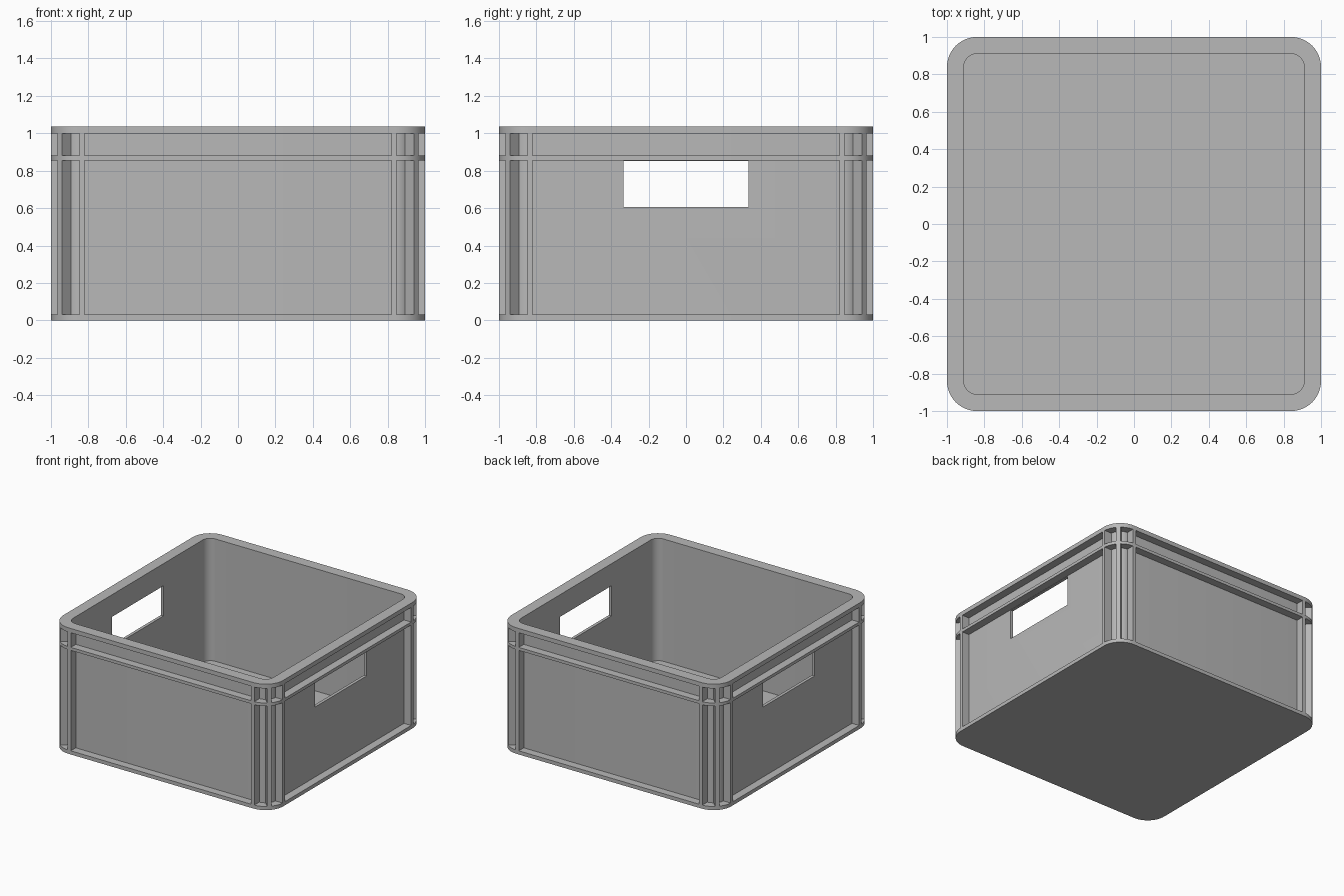
import bpy, bmesh, math
from mathutils import Matrix, Vector

cube = bpy.data.objects.get("Cube")
if cube:
    bpy.data.objects.remove(cube, do_unlink=True)

# One grey plastic for everything
grey = bpy.data.materials.new("grey plastic")
grey.use_nodes = True
GREY = (0.48, 0.48, 0.48, 1)
grey.diffuse_color = GREY
grey.node_tree.nodes["Principled BSDF"].inputs["Base Color"].default_value = GREY

CORE = 0.84                      # centres of the corner arcs
INNER, WALL, EDGE = 0.07, 0.095, 0.16   # radii of inside, wall and flanges
FLOOR, BAND_LOW, BAND_HIGH, RIM, TOP = 0.03, 0.855, 0.88, 1.0, 1.035
STEPS = 12                       # segments per corner


def finish(name, bm):
    bmesh.ops.recalc_face_normals(bm, faces=bm.faces)
    mesh = bpy.data.meshes.new(name)
    bm.to_mesh(mesh)
    bm.free()
    mesh.materials.append(grey)
    obj = bpy.data.objects.new(name, mesh)
    bpy.context.collection.objects.link(obj)
    return obj


def add_box(bm, low, high, turn=0.0):
    low, high = Vector(low), Vector(high)
    matrix = (Matrix.Rotation(turn, 4, 'Z')
              @ Matrix.Translation((low + high) / 2)
              @ Matrix.Diagonal((*(high - low), 1)))
    bmesh.ops.create_cube(bm, size=1, matrix=matrix)


def rounded_square(bm, radius, z):
    verts = []
    for quarter in range(4):
        middle = math.radians(45 + 90 * quarter)
        cx = math.copysign(CORE, math.cos(middle))
        cy = math.copysign(CORE, math.sin(middle))
        for i in range(STEPS + 1):
            a = math.radians(90) * (quarter + i / STEPS)
            verts.append(bm.verts.new((cx + radius * math.cos(a),
                                       cy + radius * math.sin(a), z)))
    return verts


# Crate body: flanged wall profile swept round a rounded square
profile = [(EDGE, 0), (EDGE, FLOOR), (WALL, FLOOR), (WALL, BAND_LOW),
           (EDGE, BAND_LOW), (EDGE, BAND_HIGH), (WALL, BAND_HIGH),
           (WALL, RIM), (EDGE, RIM), (EDGE, TOP), (INNER, TOP), (INNER, FLOOR)]
bm = bmesh.new()
loops = [rounded_square(bm, r, z) for r, z in profile]
for a, b in zip(loops, loops[1:]):
    for i in range(len(a)):
        j = (i + 1) % len(a)
        bm.faces.new((a[i], a[j], b[j], b[i]))
bm.faces.new(loops[0])
bm.faces.new(loops[-1])
body = finish("crate_body", bm)

# Hand holes through both side walls
bm = bmesh.new()
add_box(bm, (-1.5, -0.333, 0.605), (1.5, 0.333, BAND_LOW - 0.002))
cutter = finish("hand_hole_cutter", bm)
cutter.hide_render = True
cut = body.modifiers.new("hand_holes", 'BOOLEAN')
cut.operation = 'DIFFERENCE'
cut.solver = 'EXACT'
cut.object = cutter
bpy.context.view_layer.objects.active = body
body.select_set(True)
bpy.ops.object.modifier_apply(modifier=cut.name)
bpy.data.objects.remove(cutter, do_unlink=True)
bpy.ops.object.select_all(action='DESELECT')
body.select_set(True)
bpy.ops.object.shade_smooth_by_angle(angle=math.radians(30))

# Upright ribs: a pair on each wall and a diagonal one at each corner
diagonal = CORE * math.sqrt(2)
for name, low, high in (("lower_ribs", FLOOR, BAND_LOW), ("upper_ribs", BAND_HIGH, RIM)):
    bm = bmesh.new()
    for quarter in range(4):
        turn = math.radians(90) * quarter
        for y in (-0.834, 0.834):
            add_box(bm, (CORE + WALL - 0.01, y - 0.014, low),
                    (CORE + EDGE, y + 0.014, high), turn)
        add_box(bm, (diagonal + WALL - 0.01, -0.017, low),
                (diagonal + EDGE - 0.001, 0.017, high), turn + math.radians(45))
    finish(name, bm)
